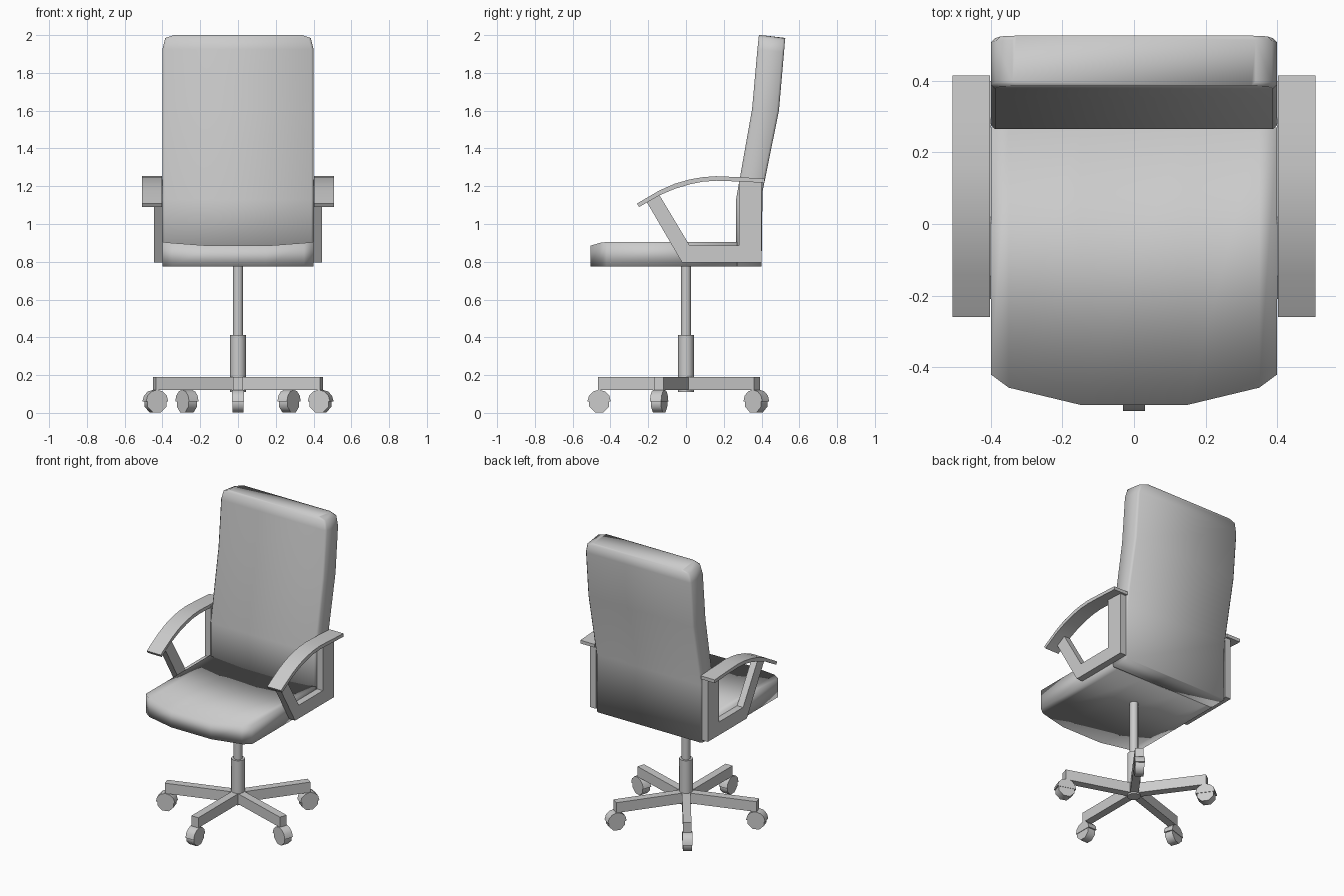
import bpy, bmesh
from math import sin, cos, pi, radians
from mathutils import Matrix

if "Cube" in bpy.data.objects:
    bpy.data.objects.remove(bpy.data.objects["Cube"])


def loft(name, rings, angle=None, matrix=None):
    """Skin matching closed rings of points and cap both ends."""
    bm = bmesh.new()
    rows = [[bm.verts.new(p) for p in r] for r in rings]
    n = len(rows[0])
    for a, b in zip(rows, rows[1:]):
        for i in range(n):
            j = (i + 1) % n
            bm.faces.new((a[i], a[j], b[j], b[i]))
    bm.faces.new(rows[0][::-1])
    bm.faces.new(rows[-1])
    bmesh.ops.recalc_face_normals(bm, faces=bm.faces)
    if matrix:
        bm.transform(matrix)
    mesh = bpy.data.meshes.new(name)
    bm.to_mesh(mesh)
    bm.free()
    obj = bpy.data.objects.new(name, mesh)
    bpy.context.collection.objects.link(obj)
    bpy.ops.object.select_all(action='DESELECT')
    obj.select_set(True)
    bpy.context.view_layer.objects.active = obj
    if angle:
        bpy.ops.object.shade_smooth_by_angle(angle=radians(angle))
    else:
        bpy.ops.object.shade_smooth()
    return obj


def slab(name, profile, x0, x1, angle=None, matrix=None):
    """Extrude a y-z profile along x."""
    return loft(name, [[(x, y, z) for y, z in profile] for x in (x0, x1)], angle, matrix)


def arc(r, cz, start, end, n, closed=False):
    steps = n if closed else n + 1
    return [(r * cos(start + (end - start) * i / n),
             cz + r * sin(start + (end - start) * i / n)) for i in range(steps)]


# Seat cushion: dished top, faceted front outline
stations = [(-.40, -.42, .905), (-.35, -.457, .90), (-.15, -.505, .885),
            (.15, -.505, .885), (.35, -.457, .90), (.40, -.42, .905)]
loft("seat", [[(x, y, .775), (x, y, zt), (x, .27, zt), (x, .27, .775)]
              for x, y, zt in stations])

# Backrest: bent side profile with rounded top corners
back_rows = [  # front y, front z, back y, back z, half width
    (.265, .775, .40, .775, .40), (.265, 1.13, .405, 1.17, .40),
    (.35, 1.61, .492, 1.60, .40), (.378, 1.925, .519, 1.91, .40),
    (.384, 1.985, .524, 1.97, .385), (.386, 2.0, .526, 1.985, .34)]
c = .012
loft("backrest", [[(-w + c, yf, zf), (w - c, yf, zf), (w, yf + c, zf), (w, yb - c, zb),
                   (w - c, yb, zb), (-w + c, yb, zb), (-w, yb - c, zb), (-w, yf + c, zf)]
                  for yf, zf, yb, zb, w in back_rows])

# Armrests: open frame plus arched pad on each side
frame = [(-.02, .795), (.40, .795), (.40, 1.23), (.28, 1.235), (.28, .885),
         (.02, .885), (-.145, 1.16), (-.21, 1.12)]
pad = [(-.26, 1.108), (-.14, 1.178), (-.06, 1.213), (.02, 1.236), (.09, 1.248),
       (.16, 1.253), (.28, 1.248), (.415, 1.24),
       (.415, 1.218), (.28, 1.225), (.16, 1.229), (.09, 1.224), (.02, 1.21),
       (-.06, 1.186), (-.14, 1.152), (-.248, 1.09)]
for side, s in (("left", -1), ("right", 1)):
    slab(side + "_arm_frame", frame, s * .40, s * .445, 30)
    slab(side + "_arm_pad", pad, s * .402, s * .507, 40)

# Gas column and hub
for name, r, z0, z1 in (("column", .027, .40, .78), ("hub", .042, .11, .413)):
    loft(name, [[(x, y, z) for x, y in arc(r, 0, 0, 2 * pi, 12, True)]
                for z in (z0, z1)], 40)

# Five-spoke base with castors, one spoke facing the front
for i in range(5):
    turn = Matrix.Rotation(2 * pi * i / 5, 4, 'Z')
    slab(f"spoke_{i + 1}", [(-.465, .12), (0, .12), (0, .19), (-.465, .19)],
         -.026, .026, 30, turn)
    place = turn @ Matrix.Translation((0, -.46, 0))
    slab(f"castor_wheel_{i + 1}", arc(.057, .055, pi / 8, pi * 17 / 8, 8, True),
         -.028, .028, 50, place)
    slab(f"castor_hood_{i + 1}", arc(.062, .06, 0, pi, 6), -.031, .031, 40, place)
